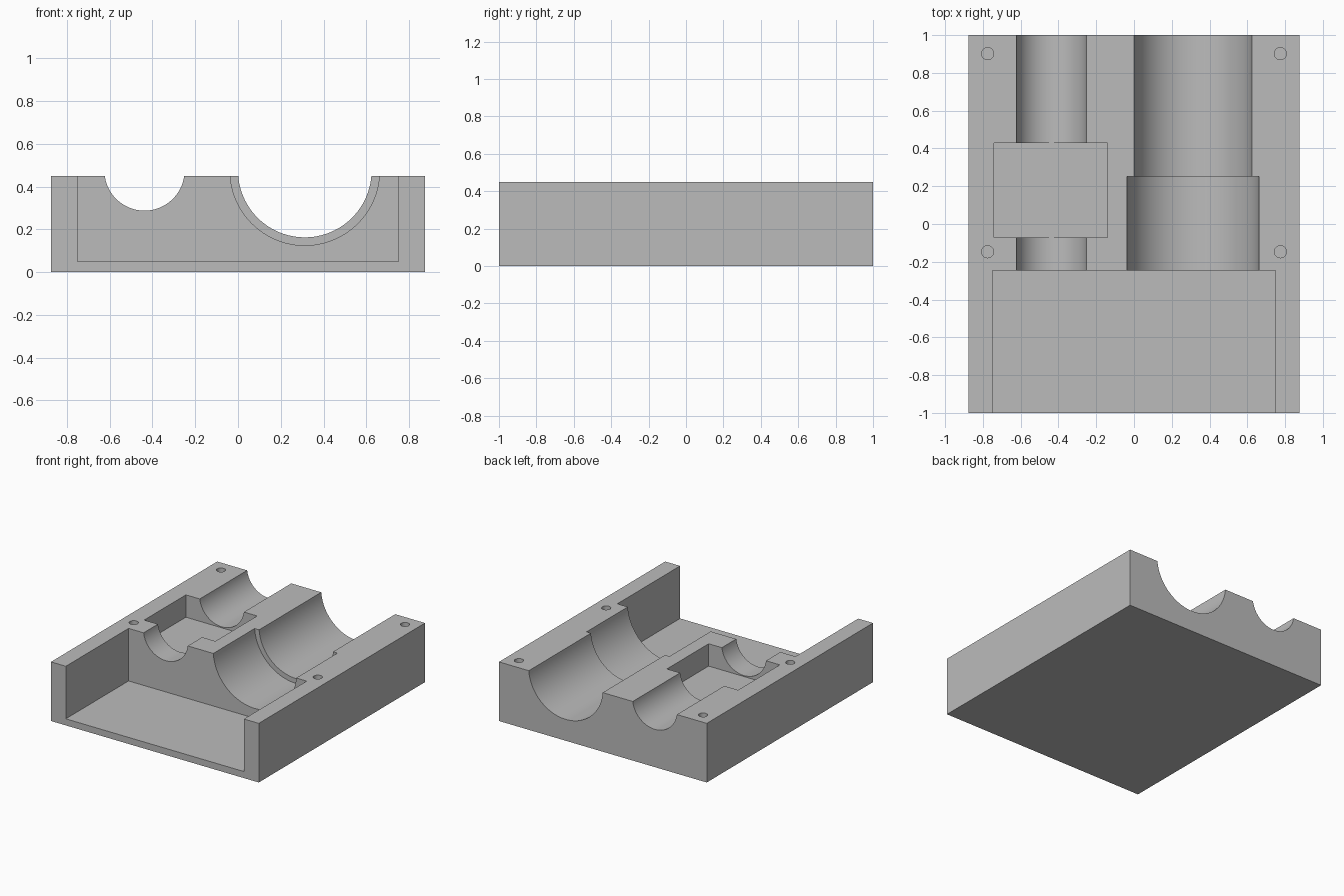
import bpy
from math import radians

cube = bpy.data.objects.get("Cube")
if cube:
    bpy.data.objects.remove(cube, do_unlink=True)

TOP = 0.45       # height of the block
AXIS_Z = 0.475   # height of both channel axes

grey = bpy.data.materials.new("plain grey")
grey.use_nodes = True
COLOUR = (0.5, 0.5, 0.5, 1)
grey.diffuse_color = COLOUR
grey.node_tree.nodes["Principled BSDF"].inputs["Base Color"].default_value = COLOUR


def box(name, low, high):
    centre = [(a + b) / 2 for a, b in zip(low, high)]
    bpy.ops.mesh.primitive_cube_add(size=1, location=centre)
    obj = bpy.context.object
    obj.name = name
    obj.scale = [b - a for a, b in zip(low, high)]
    bpy.ops.object.transform_apply(location=True, rotation=False, scale=True)
    obj.data.materials.append(grey)
    return obj


def cylinder(name, radius, depth, centre, turn=0, sides=96):
    bpy.ops.mesh.primitive_cylinder_add(vertices=sides, radius=radius, depth=depth,
                                        location=centre, rotation=(radians(turn), 0, 0))
    obj = bpy.context.object
    obj.name = name
    obj.data.materials.append(grey)
    return obj


def channel(name, x, radius, front, back):
    return cylinder(name, radius, back - front, (x, (front + back) / 2, AXIS_Z), 90)


block = box("housing_block", (-0.875, -1, 0), (0.875, 1, TOP))

# Open tray at the front, square pocket, and the round channels
cutters = [
    box("front_tray_cut", (-0.75, -1.2, 0.05), (0.75, -0.245, 0.7)),
    box("square_pocket_cut", (-0.74, -0.072, 0.28), (-0.14, 0.43, 0.7)),
    channel("small_channel_cut", -0.4375, 0.1875, -0.5, 1.2),
    channel("large_channel_cut", 0.3125, 0.3125, -0.5, 1.2),
    channel("wide_channel_cut", 0.3125, 0.35, -0.5, 0.252),
]

# Blind screw holes
for x in (-0.775, 0.775):
    for y in (-0.147, 0.902):
        cutters.append(cylinder("screw_hole_cut", 0.032, 0.4, (x, y, TOP), sides=32))

for cutter in cutters:
    cutter.hide_render = True
    bpy.ops.object.select_all(action="DESELECT")
    block.select_set(True)
    bpy.context.view_layer.objects.active = block
    cut = block.modifiers.new(cutter.name, "BOOLEAN")
    cut.operation = "DIFFERENCE"
    cut.solver = "EXACT"
    cut.object = cutter
    bpy.ops.object.modifier_apply(modifier=cut.name)
    bpy.data.objects.remove(cutter, do_unlink=True)

bpy.ops.object.shade_smooth_by_angle(angle=radians(30))
